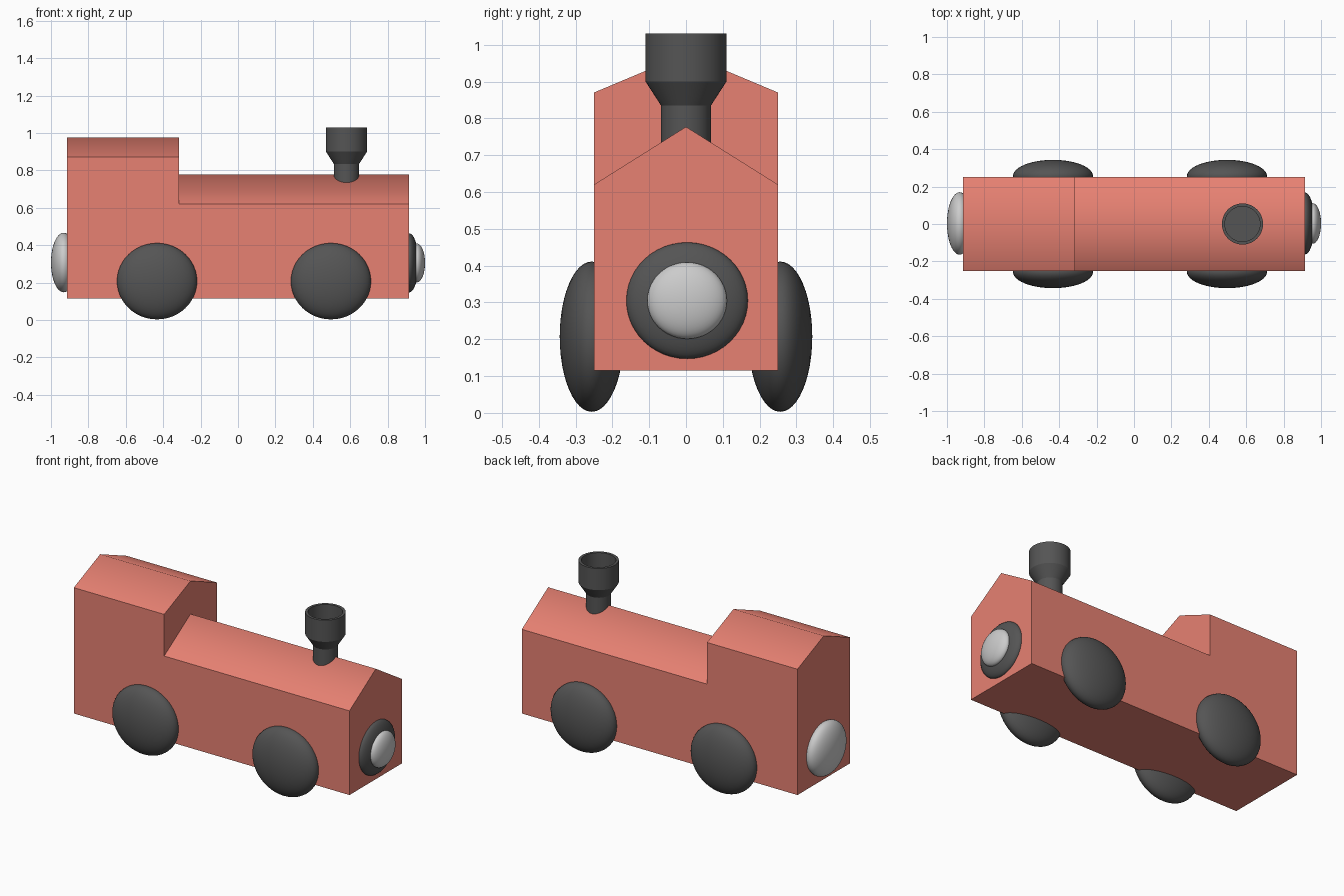
import bpy, bmesh, math
from mathutils import Matrix

if "Cube" in bpy.data.objects:
    bpy.data.objects.remove(bpy.data.objects["Cube"])


def material(name, rgb):
    m = bpy.data.materials.new(name)
    m.diffuse_color = (*rgb, 1)
    m.use_nodes = True
    m.node_tree.nodes["Principled BSDF"].inputs["Base Color"].default_value = m.diffuse_color
    return m


RED = material("red_paint", (0.80, 0.22, 0.17))
DARK = material("dark_rubber", (0.09, 0.09, 0.09))


def finish(bm, name, mat):
    bmesh.ops.recalc_face_normals(bm, faces=bm.faces)
    for f in bm.faces:
        f.smooth = True
    mesh = bpy.data.meshes.new(name)
    bm.to_mesh(mesh)
    bm.free()
    if mat:
        mesh.materials.append(mat)
    ob = bpy.data.objects.new(name, mesh)
    bpy.context.collection.objects.link(ob)
    return ob


def gabled_block(name, x0, x1, eave, ridge, base=0.115, half=0.25):
    # House-shaped profile swept along x, with a softly shaded ridge
    profile = [(-half, base), (half, base), (half, eave), (0, ridge), (-half, eave)]
    bm = bmesh.new()
    face = bm.faces.new([bm.verts.new((x0, y, z)) for y, z in profile])
    new = bmesh.ops.extrude_face_region(bm, geom=[face])["geom"]
    bmesh.ops.translate(bm, vec=(x1 - x0, 0, 0),
                        verts=[v for v in new if isinstance(v, bmesh.types.BMVert)])
    for e in bm.edges:
        on_ridge = all(abs(v.co.z - ridge) < 1e-5 for v in e.verts)
        e.smooth = on_ridge
    return finish(bm, name, RED)


def ellipsoid(name, centre, radii, axis, mat=None):
    # Squashed sphere whose poles lie along the given axis
    turn = Matrix.Rotation(math.pi / 2, 4, 'Y' if axis == 'X' else 'X')
    place = Matrix.Translation(centre) @ Matrix.Diagonal((*radii, 1)) @ turn
    bm = bmesh.new()
    bmesh.ops.create_uvsphere(bm, u_segments=48, v_segments=24, radius=1, matrix=place)
    return finish(bm, name, mat)


def lathe(name, profile, centre, mat, steps=48):
    bm = bmesh.new()
    verts = [bm.verts.new((r, 0, z)) for r, z in profile]
    edges = [bm.edges.new(pair) for pair in zip(verts, verts[1:])]
    bmesh.ops.spin(bm, geom=verts + edges, cent=(0, 0, 0), axis=(0, 0, 1),
                   angle=math.tau, steps=steps)
    bmesh.ops.remove_doubles(bm, verts=bm.verts, dist=1e-4)
    bmesh.ops.translate(bm, vec=centre, verts=bm.verts)
    for e in bm.edges:
        if len(e.link_faces) == 2:
            e.smooth = e.calc_face_angle(0) < math.radians(30)
    return finish(bm, name, mat)


# Engine body and taller cab
gabled_block("engine_body", -0.315, 0.915, 0.62, 0.777)
gabled_block("cab", -0.915, -0.315, 0.87, 0.975)

# Four wheels
for x, end in ((0.497, "front"), (-0.433, "rear")):
    for s, side in ((-1, "right"), (1, "left")):
        ellipsoid(f"{end}_{side}_wheel", (x, s * 0.256, 0.207), (0.214, 0.087, 0.204), 'Y', DARK)

# Nose ring with lamp, and rear buffer
ellipsoid("nose_disc", (0.915, 0.003, 0.305), (0.05, 0.165, 0.158), 'X', DARK)
ellipsoid("nose_lamp", (0.956, 0.003, 0.305), (0.044, 0.108, 0.104), 'X')
ellipsoid("rear_buffer", (-0.932, 0.003, 0.307), (0.068, 0.167, 0.159), 'X')

# Flared hollow chimney
lathe("chimney", [(0, 0.70), (0.068, 0.70), (0.068, 0.835), (0.11, 0.90), (0.11, 1.03),
                  (0.094, 1.03), (0.094, 0.90), (0, 0.90)], (0.58, 0, 0), DARK)
